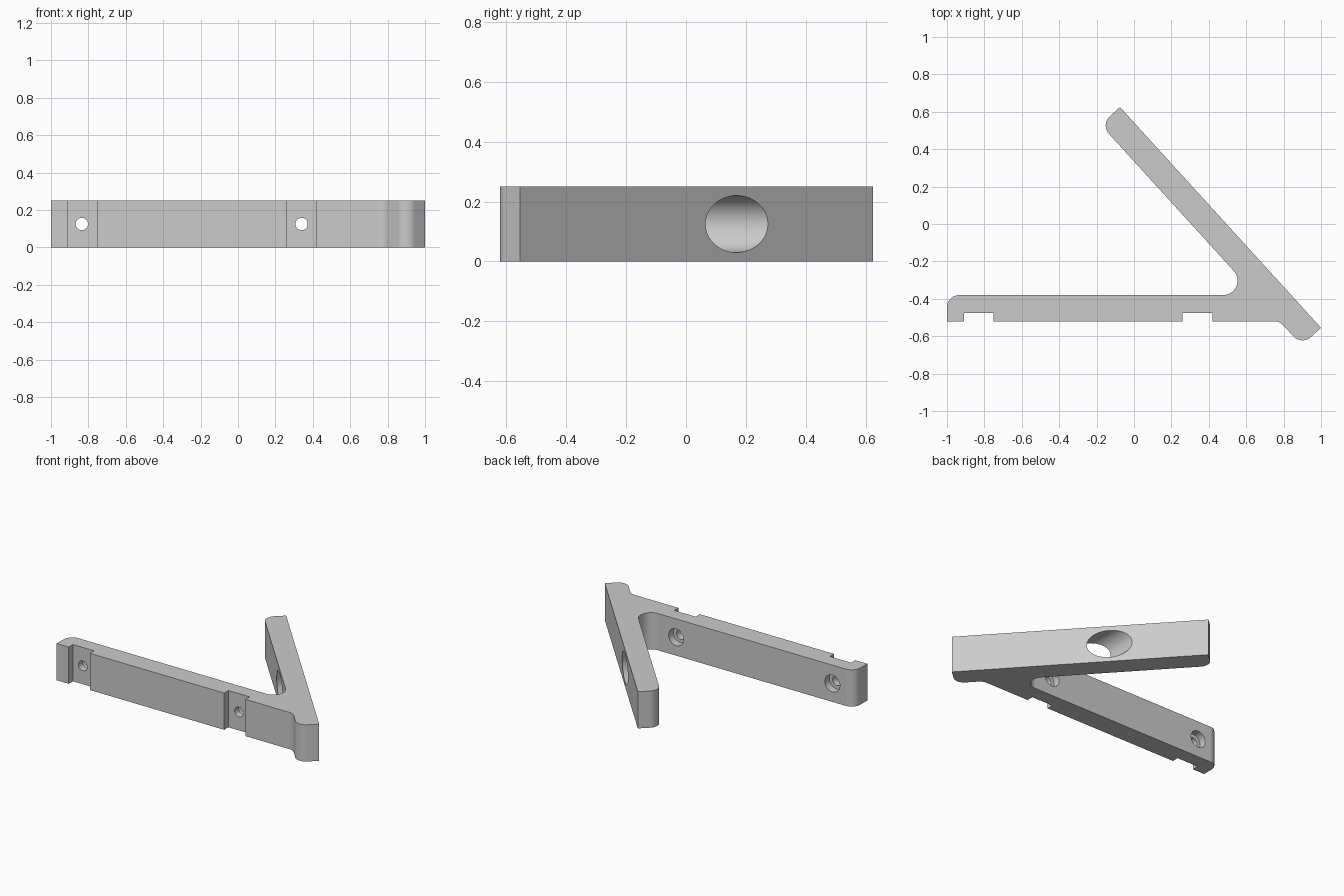
import bpy, bmesh
from math import radians, tan, cos, sin, pi
from mathutils import Vector

cube = bpy.data.objects.get("Cube")
if cube:
    bpy.data.objects.remove(cube, do_unlink=True)

HEIGHT = 0.25
THICK = 0.14

grey = bpy.data.materials.new("plain_grey")
grey.use_nodes = True
colour = (0.6, 0.6, 0.6, 1)
grey.diffuse_color = colour
grey.node_tree.nodes["Principled BSDF"].inputs["Base Color"].default_value = colour


def fillet(prev, corner, nxt, r, steps=14):
    """Points of a round of radius r at a corner."""
    if r == 0:
        return [corner]
    a, b = (prev - corner).normalized(), (nxt - corner).normalized()
    half = a.angle(b) / 2
    centre = corner + (a + b).normalized() * (r / sin(half))
    start = (corner + a * (r / tan(half)) - centre).normalized()
    end = (corner + b * (r / tan(half)) - centre).normalized()
    return [centre + start.slerp(end, i / steps) * r for i in range(steps + 1)]


def prism(name, ring, shift):
    """Closed solid swept from a ring of points along a straight shift."""
    bm = bmesh.new()
    near = [bm.verts.new(p) for p in ring]
    far = [bm.verts.new(Vector(p) + Vector(shift)) for p in ring]
    bm.faces.new(near[::-1])
    bm.faces.new(far)
    for i in range(len(ring)):
        bm.faces.new((near[i - 1], near[i], far[i], far[i - 1]))
    bm.normal_update()
    if bm.calc_volume(signed=True) < 0:
        bmesh.ops.reverse_faces(bm, faces=bm.faces)
    mesh = bpy.data.meshes.new(name)
    bm.to_mesh(mesh)
    bm.free()
    mesh.materials.append(grey)
    obj = bpy.data.objects.new(name, mesh)
    bpy.context.collection.objects.link(obj)
    return obj


def drum(name, x, y0, y1, r):
    """Round cutter running front to back at mid height."""
    angles = [2 * pi * i / 48 for i in range(48)]
    ring = [(x + r * cos(a), y0, HEIGHT / 2 + r * sin(a)) for a in angles]
    return prism(name, ring, (0, y1 - y0, 0))


# Slanted arm: outer edge line, then its inner edge offset by the thickness
tip, foot = Vector((-0.075, 0.625)), Vector((1.0, -0.555))
along = (foot - tip).normalized()
inward = Vector((along.y, -along.x))
tip_in, foot_in = tip + inward * THICK, foot + inward * THICK


def inner_at(y):
    return tip_in + along * ((y - tip_in.y) / along.y)


# Outline corners with their rounding radii
FRONT, BACK, SLOT = -0.52, -0.38, -0.475
outline = [(Vector((-1, BACK)), 0.066), (Vector((-1, FRONT)), 0)]
for x0, x1 in ((-0.91, -0.75), (0.26, 0.42)):
    outline += [(Vector(p), 0) for p in
                ((x0, FRONT), (x0, SLOT), (x1, SLOT), (x1, FRONT))]
outline += [(inner_at(FRONT), 0.07), (foot_in, 0.066), (foot, 0),
            (tip, 0), (tip_in, 0.066), (inner_at(BACK), 0.077)]

points = []
for i, (corner, r) in enumerate(outline):
    points += fillet(outline[i - 1][0], corner, outline[(i + 1) % len(outline)][0], r)

# Bracket body
bracket = prism("angled_bracket", [(p.x, p.y, 0) for p in points], (0, 0, HEIGHT))

# Access hole through the arm, and screw holes with counterbores
cutters = [drum("access_hole", 0.34, -0.26, 0.5, 0.095)]
for x in (-0.835, 0.34):
    cutters.append(drum("screw_hole", x, -0.6, -0.32, 0.033))
    cutters.append(drum("counterbore", x, -0.43, -0.3, 0.057))

bpy.context.view_layer.objects.active = bracket
for cutter in cutters:
    mod = bracket.modifiers.new(cutter.name, "BOOLEAN")
    mod.object, mod.operation, mod.solver = cutter, "DIFFERENCE", "EXACT"
    bpy.ops.object.modifier_apply(modifier=mod.name)
    bpy.data.objects.remove(cutter, do_unlink=True)

# Smooth rounds with crisp edges and flat faces
bpy.ops.object.select_all(action="DESELECT")
bracket.select_set(True)
bpy.ops.object.shade_smooth_by_angle(angle=radians(30))
weighted = bracket.modifiers.new("even_shading", "WEIGHTED_NORMAL")
weighted.keep_sharp = True
